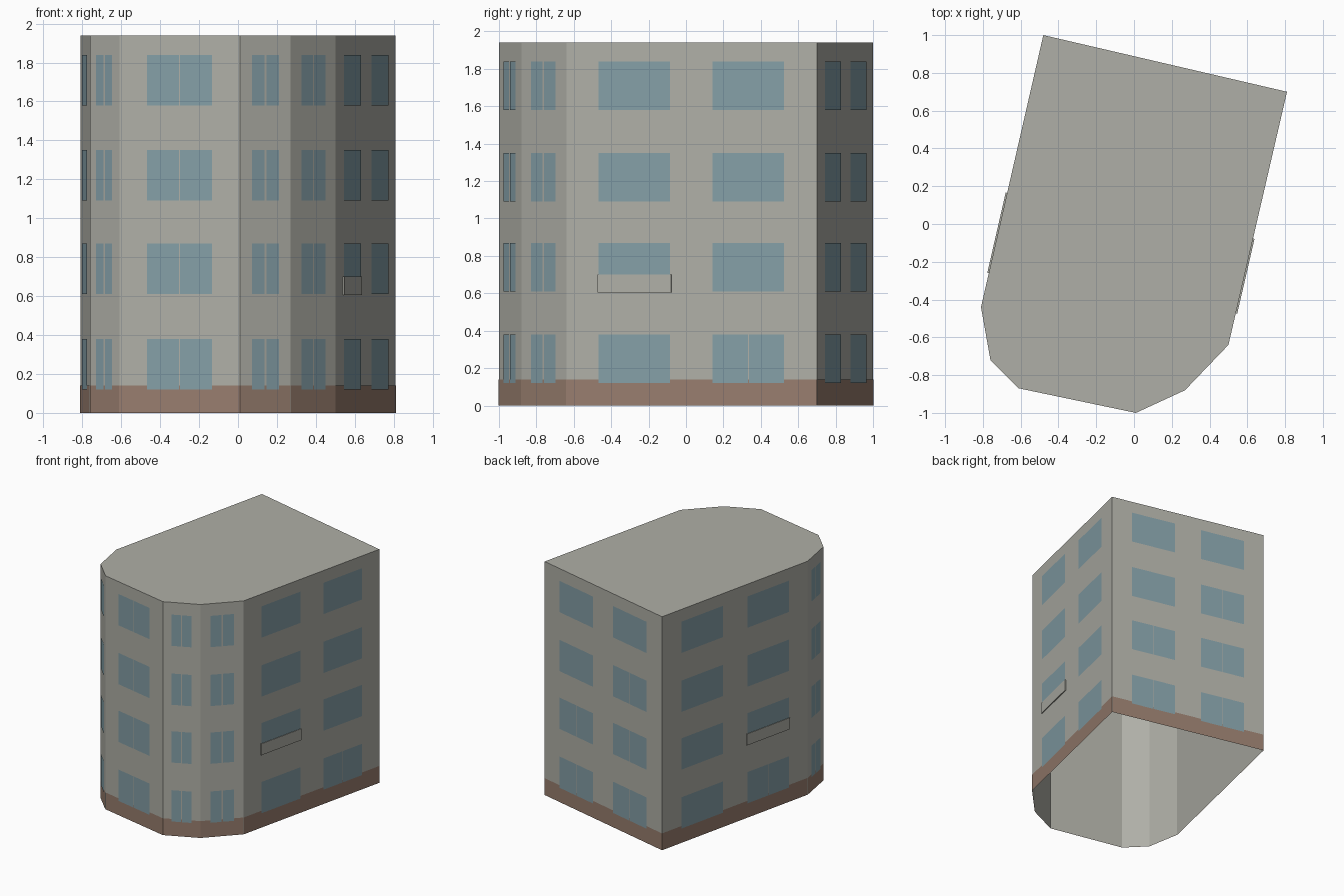
import bpy
import bmesh
from mathutils import Vector

if "Cube" in bpy.data.objects:
    bpy.data.objects.remove(bpy.data.objects["Cube"], do_unlink=True)


def material(name, rgb):
    mat = bpy.data.materials.new(name)
    mat.use_nodes = True
    mat.diffuse_color = (*rgb, 1)
    mat.node_tree.nodes["Principled BSDF"].inputs["Base Color"].default_value = (*rgb, 1)
    return mat


PLASTER = material("grey plaster", (0.43, 0.43, 0.385))
GLASS = material("blue glass", (0.23, 0.345, 0.385))
BRICK = material("brown plinth", (0.31, 0.205, 0.155))

HEIGHT = 1.94
# Footprint corners, counter-clockwise seen from above
names = ["right", "back", "left", "left_bay_outer", "left_bay_inner",
         "front", "right_bay_inner", "right_bay_outer"]
corners = [Vector(p) for p in [(0.50, -0.64), (0.81, 0.70), (-0.48, 1.0), (-0.81, -0.44),
                               (-0.76, -0.72), (-0.61, -0.87), (0.01, -1.0), (0.27, -0.88)]]
walls = {n: (corners[i], corners[(i + 1) % len(corners)]) for i, n in enumerate(names)}


def finish(name, bm, mat):
    mesh = bpy.data.meshes.new(name)
    bm.to_mesh(mesh)
    bm.free()
    mesh.materials.append(mat)
    obj = bpy.data.objects.new(name, mesh)
    bpy.context.collection.objects.link(obj)
    return obj


def plate(bm, wall, u0, u1, z0, z1, out):
    """Rectangle lying just outside a wall, from fraction u0 to u1 of its length."""
    a, b = walls[wall]
    d = (b - a).normalized()
    shift = Vector((d.y, -d.x)) * out
    p, q = a.lerp(b, u0) + shift, a.lerp(b, u1) + shift
    ring = [(p, z0), (q, z0), (q, z1), (p, z1)]
    return bm.faces.new([bm.verts.new((v.x, v.y, z)) for v, z in ring])


# Building shell: walls and flat roof, open below
bm = bmesh.new()
roof = bm.faces.new([bm.verts.new((c.x, c.y, HEIGHT)) for c in corners])
edges = bmesh.ops.extrude_edge_only(bm, edges=list(roof.edges))["geom"]
for v in [g for g in edges if isinstance(g, bmesh.types.BMVert)]:
    v.co.z = 0
bmesh.ops.recalc_face_normals(bm, faces=bm.faces)
if roof.normal.z < 0:
    bmesh.ops.reverse_faces(bm, faces=bm.faces)
finish("building_shell", bm, PLASTER)

# Plinth band around the foot
bm = bmesh.new()
for wall in names:
    plate(bm, wall, 0, 1, 0, 0.14, 0.002)
finish("plinth", bm, BRICK)

# Windows: two per long wall, one per front and bay wall
floors = [0.12, 0.61, 1.09, 1.58]
split = {("right", 1): [0], ("left", 1): [0], ("back", 0): [0, 1], ("back", 1): [0, 1, 2]}
for wall in names:
    bm = bmesh.new()
    long_wall = wall in ("right", "back", "left")
    spans = [(0.13, 0.415), (0.585, 0.87)] if long_wall else [(0.23, 0.77)]
    a, b = walls[wall]
    gap = (0.005 if long_wall or wall == "front" else 0.01) / (b - a).length / 2
    for col, (u0, u1) in enumerate(spans):
        for row, z in enumerate(floors):
            if not long_wall or row in split.get((wall, col), []):
                mid = (u0 + u1) / 2
                plate(bm, wall, u0, mid - gap, z, z + 0.26, 0.004)
                plate(bm, wall, mid + gap, u1, z, z + 0.26, 0.004)
            else:
                plate(bm, wall, u0, u1, z, z + 0.26, 0.004)
    finish(wall + "_windows", bm, GLASS)

# Parapet panels over the lower part of two side windows
for wall, u0, u1 in [("right", 0.125, 0.42), ("left", 0.58, 0.875)]:
    bm = bmesh.new()
    face = plate(bm, wall, u0, u1, 0.605, 0.70, 0)
    normal = Vector((walls[wall][1] - walls[wall][0]).normalized())
    push = Vector((normal.y, -normal.x, 0)) * 0.008
    geom = bmesh.ops.extrude_face_region(bm, geom=[face])["geom"]
    bmesh.ops.translate(bm, vec=push, verts=[g for g in geom if isinstance(g, bmesh.types.BMVert)])
    bmesh.ops.recalc_face_normals(bm, faces=bm.faces)
    finish(wall + "_parapet_panel", bm, PLASTER)
